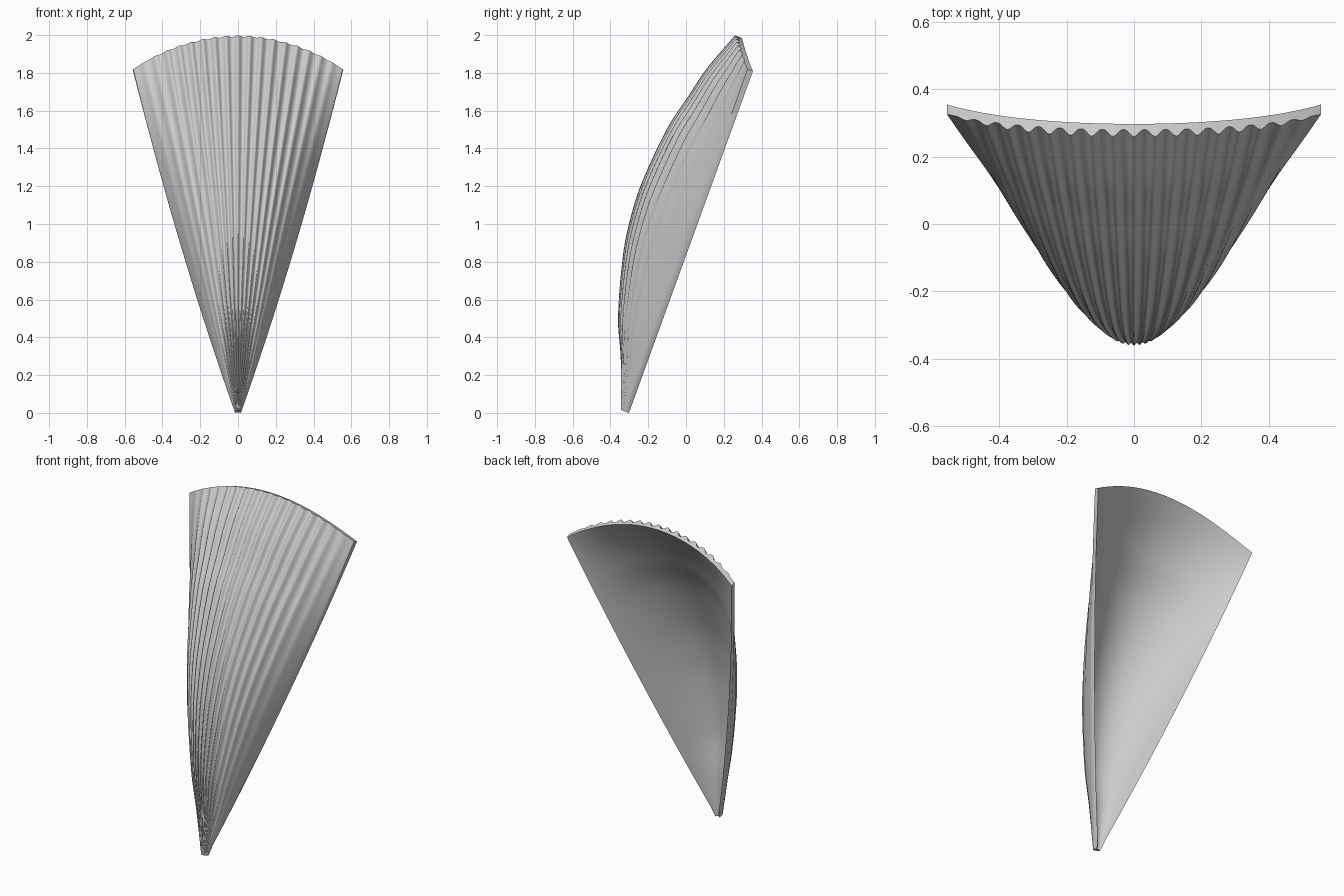
import bpy, bmesh, math

if "Cube" in bpy.data.objects:
    bpy.data.objects.remove(bpy.data.objects["Cube"])

# Centre-line profile of the outer face: (distance along the shell, depth)
PROFILE = [(0, .046), (.12, .088), (.27, .145), (.45, .225), (.79, .318), (.99, .346),
           (1.175, .352), (1.495, .322), (1.69, .275), (1.85, .236), (2.07, .154)]
RIBS_PERIOD = 0.113
NU, NT = 216, 64
SIN, COS = 0.341, 0.940      # lean of the shell's straight edges


def depth(s):
    """Smooth (Hermite) lookup in the profile."""
    n = len(PROFILE)
    slope = []
    for i in range(n):
        a, b = PROFILE[max(i - 1, 0)], PROFILE[min(i + 1, n - 1)]
        slope.append((b[1] - a[1]) / (b[0] - a[0]))
    for i in range(n - 1):
        (x0, y0), (x1, y1) = PROFILE[i], PROFILE[i + 1]
        if s <= x1 or i == n - 2:
            h = x1 - x0
            k = min((s - x0) / h, 1)
            return ((2*k**3 - 3*k*k + 1) * y0 + (k**3 - 2*k*k + k) * h * slope[i]
                    + (3*k*k - 2*k**3) * y1 + (k**3 - k*k) * h * slope[i + 1])


def shell_point(u, t, outer):
    half = 0.018 + 0.537 * t + 0.1 * t * (1 - t)
    # cross-section arc: deep near the hinge, shallow at the rim
    arc = math.radians(74 - 6 * t - 22 * t ** 4)
    ang = math.asin(u * math.sin(arc))
    w = (math.cos(ang) - math.cos(arc)) / (1 - math.cos(arc))
    s = t * (1.925 + 0.145 * (1 - u * u))
    c = depth(2.07 * t)
    x = u * half
    amp = 0.022 * min(1, 0.1 + t)
    if outer:
        edge = 0.02 + 0.01 * t
        wave = (0.5 + 0.5 * math.cos(2 * math.pi * u / RIBS_PERIOD)) ** 1.3
        d = edge + (c - amp - edge) * w + amp * wave * (1 - u ** 4)
    else:
        d = max(c - 0.04, 0.008) * w
        x *= 1 - min(0.012 / half, 0.3) * (1 - t)
    return (x, -0.302 + SIN * s - COS * d, COS * s + SIN * d)


# Fan shell: ribbed outer face, smooth inner face, closed around the rim
bm = bmesh.new()
grids = []
for outer in (True, False):
    grids.append([[bm.verts.new(shell_point(2 * i / NU - 1, j / NT, outer))
                   for i in range(NU + 1)] for j in range(NT + 1)])
out, inn = grids
for j in range(NT):
    for i in range(NU):
        for g in grids:
            bm.faces.new((g[j][i], g[j][i + 1], g[j + 1][i + 1], g[j + 1][i]))
    for i in (0, NU):
        bm.faces.new((out[j][i], out[j + 1][i], inn[j + 1][i], inn[j][i]))
for i in range(NU):
    for j in (0, NT):
        bm.faces.new((out[j][i], out[j][i + 1], inn[j][i + 1], inn[j][i]))
bmesh.ops.recalc_face_normals(bm, faces=bm.faces[:])
zmin = min(v.co.z for v in bm.verts)
for v in bm.verts:
    v.co.z -= zmin

mesh = bpy.data.meshes.new("fan_shell")
bm.to_mesh(mesh)
bm.free()
shell = bpy.data.objects.new("fan_shell", mesh)
bpy.context.collection.objects.link(shell)

mat = bpy.data.materials.new("light_grey")
mat.diffuse_color = (0.6, 0.6, 0.6, 1)
mat.use_nodes = True
mat.node_tree.nodes["Principled BSDF"].inputs["Base Color"].default_value = mat.diffuse_color
mesh.materials.append(mat)

bpy.context.view_layer.objects.active = shell
shell.select_set(True)
bpy.ops.object.shade_smooth_by_angle(angle=math.radians(45))
